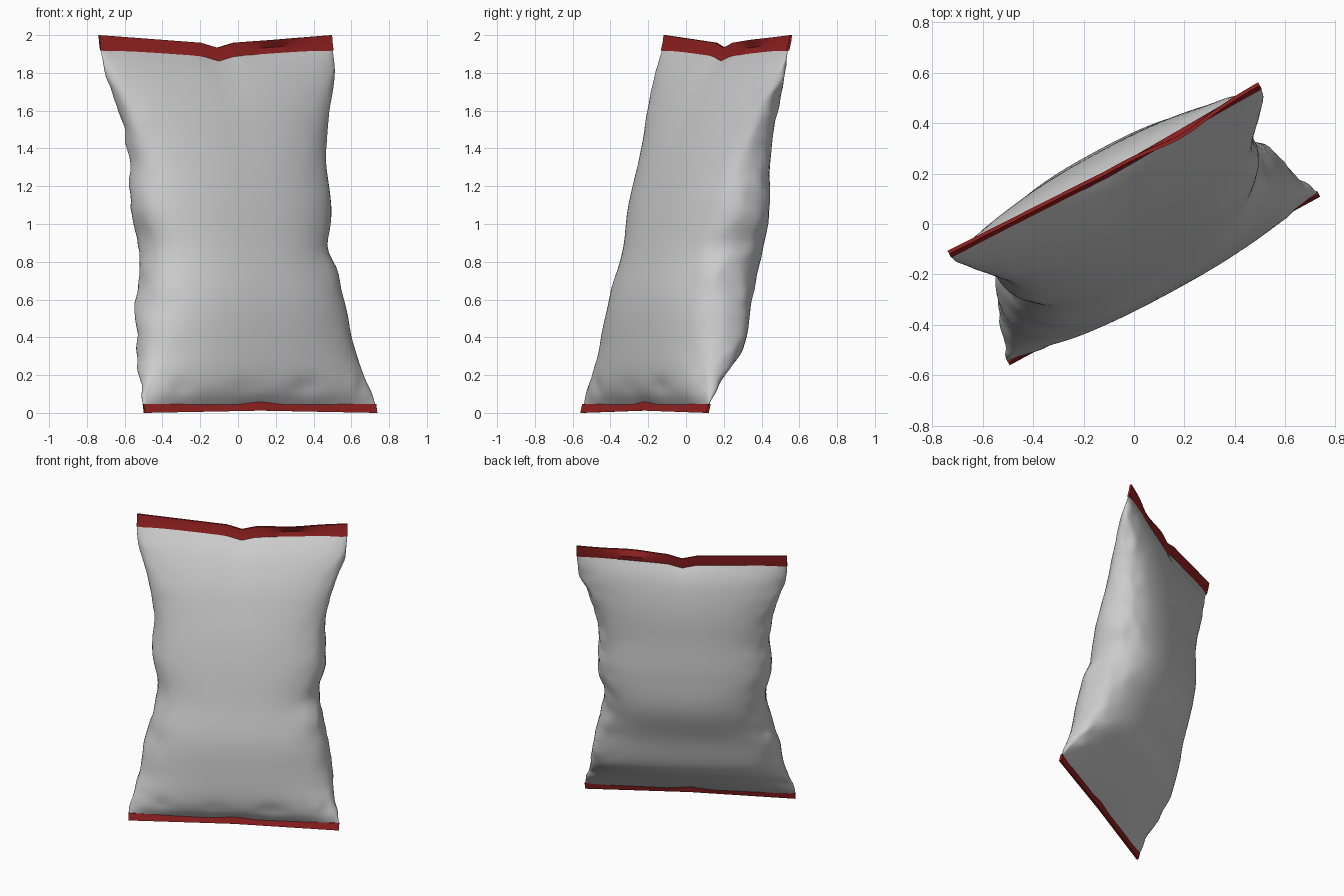
import bpy, bmesh, math
from mathutils import Vector, noise

cube = bpy.data.objects.get("Cube")
if cube:
    bpy.data.objects.remove(cube)

TURN = math.radians(28.5)
HALF = 0.70


def material(name, color):
    m = bpy.data.materials.new(name)
    m.use_nodes = True
    m.diffuse_color = color
    m.node_tree.nodes["Principled BSDF"].inputs["Base Color"].default_value = color
    return m


foil = material("silver grey foil", (0.6, 0.6, 0.6, 1))
red = material("dark red seal", (0.31, 0.016, 0.016, 1))


def place(u, v, z):
    """Bag coordinates (across, through, up) to world."""
    c, s = math.cos(TURN), math.sin(TURN)
    return Vector((u * c - v * s, u * s + v * c, z))


def bell(x, centre, width):
    return math.exp(-((x - centre) / width) ** 2)


def tent(u, width):
    """Straight slopes from 1 in the middle to 0 at the given width."""
    return max(0, 1 - abs(u) / width)


def notch(u):
    """Sag of the top edge, deepest in the middle."""
    return 0.047 * tent(u, HALF) + 0.02 * tent(u, 0.1)


def rounded(x, power=0.8):
    return math.copysign(abs(x) ** power, x)


# Height, half width, half depth, centre offset
SECTIONS = [
    (0.04, 0.70, 0.006, -0.238), (0.11, 0.69, 0.075, -0.21),
    (0.20, 0.66, 0.14, -0.165), (0.35, 0.635, 0.22, -0.085),
    (0.60, 0.59, 0.25, -0.036), (0.85, 0.54, 0.265, 0.04),
    (1.10, 0.58, 0.245, 0.08), (1.35, 0.57, 0.205, 0.114),
    (1.60, 0.625, 0.155, 0.16), (1.80, 0.685, 0.085, 0.205),
    (1.93, 0.70, 0.006, 0.238),
]


def catmull(a, b, c, d, t):
    return 0.5 * (2 * b + (c - a) * t + (2 * a - 5 * b + 4 * c - d) * t * t
                  + (3 * b - a - 3 * c + d) * t ** 3)


def section_at(t):
    """Smooth section at t from 0 to 1 along the bag."""
    last = len(SECTIONS) - 1
    i = min(int(t * last), last - 1)
    rows = [SECTIONS[min(max(k, 0), last)] for k in range(i - 1, i + 3)]
    return [catmull(*vals, t * last - i) for vals in zip(*rows)]


def bridge(bm, rings):
    """Skin a run of closed rings."""
    n = len(rings[0])
    for low, high in zip(rings, rings[1:]):
        for j in range(n):
            k = (j + 1) % n
            bm.faces.new((low[j], low[k], high[k], high[j]))


def finish(bm, name, mat, angle):
    bmesh.ops.recalc_face_normals(bm, faces=bm.faces)
    mesh = bpy.data.meshes.new(name)
    bm.to_mesh(mesh)
    bm.free()
    mesh.materials.append(mat)
    obj = bpy.data.objects.new(name, mesh)
    bpy.context.collection.objects.link(obj)
    bpy.ops.object.select_all(action='DESELECT')
    obj.select_set(True)
    bpy.context.view_layer.objects.active = obj
    bpy.ops.object.shade_smooth_by_angle(angle=math.radians(angle))


# Pillow body with crumpled side edges, its ends hidden in the seals
def make_body(rows=64, around=80):
    bm = bmesh.new()
    rings = []
    for i in range(rows + 1):
        t = i / rows
        z, w, d, c = section_at(t)
        loose = min(1, t * 6, (1 - t) * 6)
        ring = []
        for j in range(around):
            a = 2 * math.pi * j / around
            co, si = math.cos(a), math.sin(a)
            edge = abs(co) ** 6
            u, v = w * rounded(co), d * rounded(si)
            # creases running in from the side edges
            broad = noise.noise(Vector((co * 1.5, si * 1.5, z * 5)))
            fine = noise.noise(Vector((co * 3 + 5, si * 3, z * 11)))
            u += math.copysign(edge, co) * loose * (0.014 * broad + 0.01 * fine)
            v += loose * edge * 0.022 * fine
            # pinched dents on both sides
            u -= 0.02 * max(0, co) ** 4 * bell(z, 0.88, 0.08)
            v -= 0.04 * max(0, co) ** 6 * bell(z, 0.75, 0.08)
            v += 0.04 * max(0, -co) ** 6 * bell(z, 0.58, 0.07)
            # pleats gathered above the bottom seal
            pleat = max(0, math.sin(u * 26 + 2 * math.sin(u * 9)))
            v += 0.014 * pleat * bell(z, 0.14, 0.05) * max(0, -si)
            # sag towards the top seal, lift over the bottom one
            v -= 0.02 * tent(u, HALF) * max(0, t * 4 - 3)
            z -= 0
            lift = 0.015 * tent(u, 0.15) * max(0, 1 - t * 8)
            sag = notch(u) * max(0, (t - 0.6) / 0.4) ** 2
            ring.append(bm.verts.new(place(u, c + v, z + lift - sag)))
        rings.append(ring)
    bridge(bm, rings)
    finish(bm, "bag_body", foil, 60)


# Flat crimped strips closing the bag
def make_seal(name, edges, thick, columns=42):
    """Each edge, from bottom to top, maps u to (offset, height)."""
    bm = bmesh.new()
    rings = []
    for i in range(columns + 1):
        u = HALF * (2 * i / columns - 1)
        front = [edge(u) for edge in edges]
        outline = [(v - thick, z) for v, z in front]
        outline += [(v + thick, z) for v, z in reversed(front)]
        rings.append([bm.verts.new(place(u, v, z)) for v, z in outline])
    bridge(bm, rings)
    rows = len(edges)
    for ring in (rings[0], rings[-1]):
        for k in range(rows - 1):
            bm.faces.new((ring[k], ring[k + 1], ring[-2 - k], ring[-1 - k]))
    finish(bm, name, red, 30)


make_body()
# The top strip curls forward along part of its upper edge
make_seal("top_seal", [
    lambda u: (0.235 - 0.02 * tent(u, HALF), 1.918 - notch(u)),
    lambda u: (0.246 - 0.02 * tent(u, HALF), 1.96 - notch(u)),
    lambda u: (0.252 - 0.02 * tent(u, HALF) - 0.025 * bell(u, 0.33, 0.16),
               2.0 - notch(u)),
], 0.007)
make_seal("bottom_seal", [
    lambda u: (-0.25, 0.012 * tent(u, HALF)),
    lambda u: (-0.238, 0.048 + 0.025 * tent(u, 0.12)),
], 0.007)
